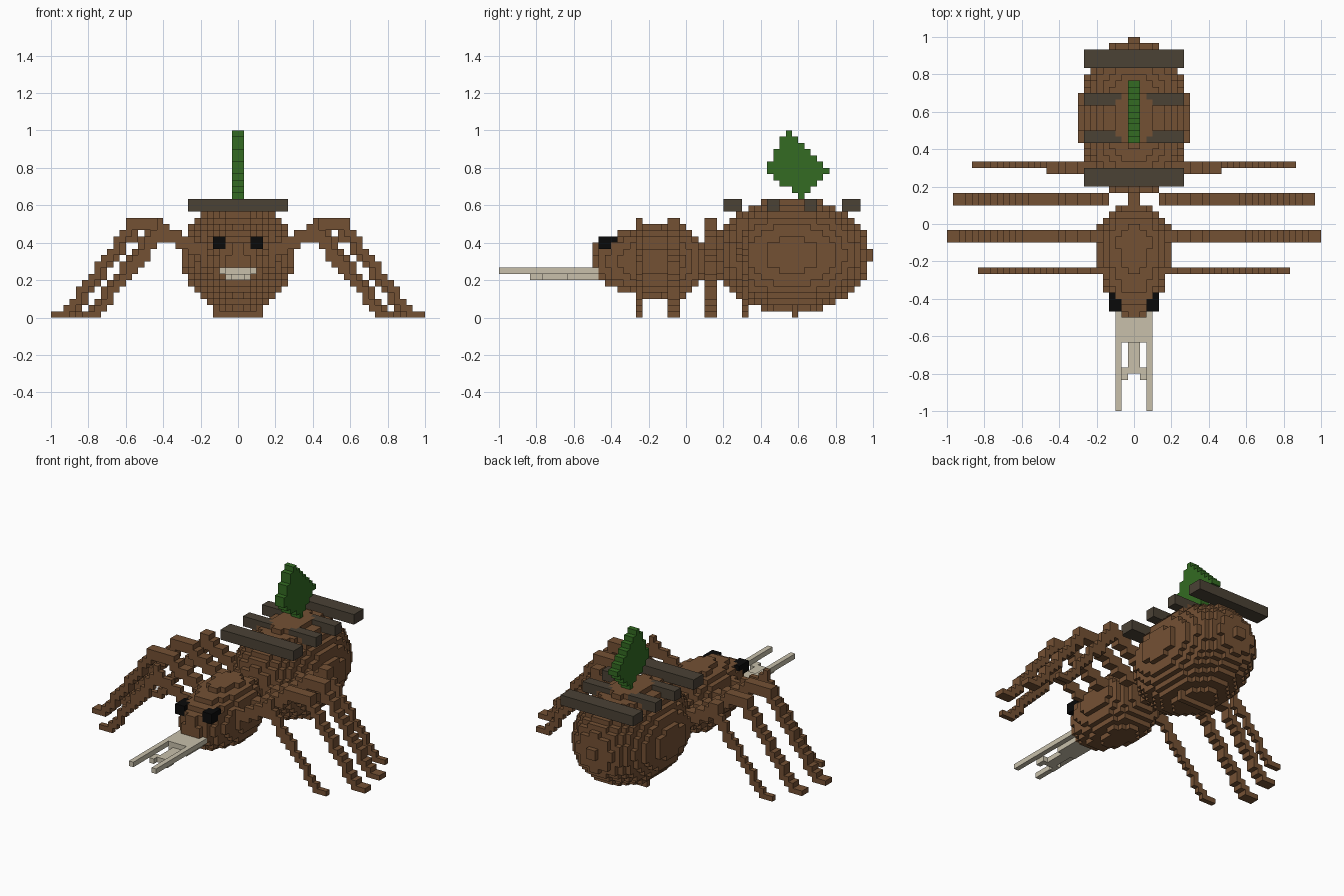
import bpy, bmesh, math
from mathutils import Vector

V = 1 / 30  # size of one block

cube = bpy.data.objects.get("Cube")
if cube:
    bpy.data.objects.remove(cube, do_unlink=True)


def material(name, rgb):
    m = bpy.data.materials.new(name)
    m.use_nodes = True
    m.diffuse_color = (*rgb, 1)
    m.node_tree.nodes["Principled BSDF"].inputs["Base Color"].default_value = (*rgb, 1)
    return m


brown = material("brown", (0.175, 0.082, 0.034))
bark = material("dark bark", (0.07, 0.054, 0.036))
green = material("leaf green", (0.033, 0.147, 0.016))
ivory = material("ivory", (0.58, 0.53, 0.41))
black = material("black", (0.003, 0.003, 0.003))


def block(x0, x1, y0, y1, z0, z1):
    """Cells of a box, upper limits excluded."""
    return {(x, y, z) for x in range(x0, x1) for y in range(y0, y1) for z in range(z0, z1)}


def mirrored(cells):
    return cells | {(-1 - x, y, z) for x, y, z in cells}


def ellipsoid(cy, cz, rx, front, back, rz):
    """Blocks inside an ellipsoid whose front and back lengths may differ."""
    cells = set()
    for x, y, z in block(-10, 10, -16, 30, 0, 20):
        dy = y + 0.5 - cy
        ry = front if dy < 0 else back
        if ((x + 0.5) / rx) ** 2 + (dy / ry) ** 2 + ((z + 0.5 - cz) / rz) ** 2 <= 1:
            cells.add((x, y, z))
    return cells


def build(name, cells, mat):
    """Mesh of the outer faces of a set of blocks."""
    bm = bmesh.new()
    verts = {}

    def vert(p):
        key = tuple(round(c) for c in p)
        if key not in verts:
            verts[key] = bm.verts.new(Vector(key) * V)
        return verts[key]

    for cell in cells:
        for axis in range(3):
            for sign in (-1, 1):
                n = Vector((0, 0, 0))
                n[axis] = sign
                if tuple(int(c + d) for c, d in zip(cell, n)) in cells:
                    continue
                u = Vector((0, 0, 0))
                u[(axis + 1) % 3] = 1
                w = n.cross(u)
                mid = Vector(cell) + Vector((0.5, 0.5, 0.5)) + n / 2
                corners = [mid + (a * u + b * w) / 2
                           for a, b in ((-1, -1), (1, -1), (1, 1), (-1, 1))]
                bm.faces.new([vert(p) for p in corners])
    mesh = bpy.data.meshes.new(name)
    bm.to_mesh(mesh)
    bm.free()
    mesh.materials.append(mat)
    obj = bpy.data.objects.new(name, mesh)
    bpy.context.collection.objects.link(obj)


# Rounded body: abdomen with tail tip and belly ridge, waist, head
abdomen = ellipsoid(17, 10, 9, 12.6, 12.6, 9.2)
abdomen |= block(-1, 1, 29, 30, 9, 11) | block(-4, 4, 17, 18, 0, 2)
build("abdomen", abdomen, brown)
build("waist", block(-1, 1, 2, 6, 7, 12), brown)
head = ellipsoid(-3, 9, 6, 12.2, 6.6, 6.1)
build("head", head | block(-1, 1, -15, -13, 8, 12), brown)


# Arched legs, stepped along a bent line
def leg(rows, start, reach):
    path = [(start, 10), (8, 12), (13, 15), (reach - 13, 15), (reach - 2, 0.3), (reach, 0.3)]
    cells = set()
    for (xa, za), (xb, zb) in zip(path, path[1:]):
        for x in range(xa, xb):
            za_x, zb_x = [za + (zb - za) * (k - xa) / (xb - xa) for k in (x, x + 1)]
            low = math.floor(min(za_x, zb_x))
            top = math.floor(max(za_x, zb_x))
            if x < 17:
                low -= 1
            for y in rows:
                cells |= block(x, x + 1, y, y + 1, max(low, 0), top + 1)
    return mirrored(cells)


build("front_legs", leg([-8], 3, 25), brown)
build("front_middle_legs", leg([-3, -2], 3, 30), brown)
build("rear_middle_legs", leg([3, 4], 4, 29), brown)
rear = leg([9], 5, 26)
rear |= {(x, 8, z) for x, y, z in rear if -15 < x < 14}
build("rear_legs", rear, brown)

# Four planks across the back
for i, (y0, y1) in enumerate([(6, 9), (13, 15), (19, 21), (25, 28)]):
    build(f"back_plank_{i + 1}", block(-8, 8, y0, y1, 17, 19), bark)

# Leaf fin: first and last block of each row, going up
rows = [(18, 19), (17, 20), (15, 21), (14, 22), (13, 23), (13, 22),
        (14, 21), (14, 20), (15, 19), (15, 18), (16, 17)]
leaf = set()
for i, (y0, y1) in enumerate(rows):
    leaf |= block(-1, 1, y0, y1, 19 + i, 20 + i)
build("leaf_fin", leaf, green)

# Eyes
build("eyes", mirrored(block(2, 4, -14, -11, 11, 13)), black)

# Long fangs joined by a lower plate with two slots
build("fangs", mirrored(block(2, 3, -30, -12, 7, 8)) | block(-3, 3, -19, -14, 7, 8), ivory)
plate = mirrored(block(0, 1, -24, -14, 6, 7) | block(1, 2, -25, -23, 6, 7)
                 | block(1, 2, -19, -14, 6, 7))
build("fang_plate", plate, ivory)
